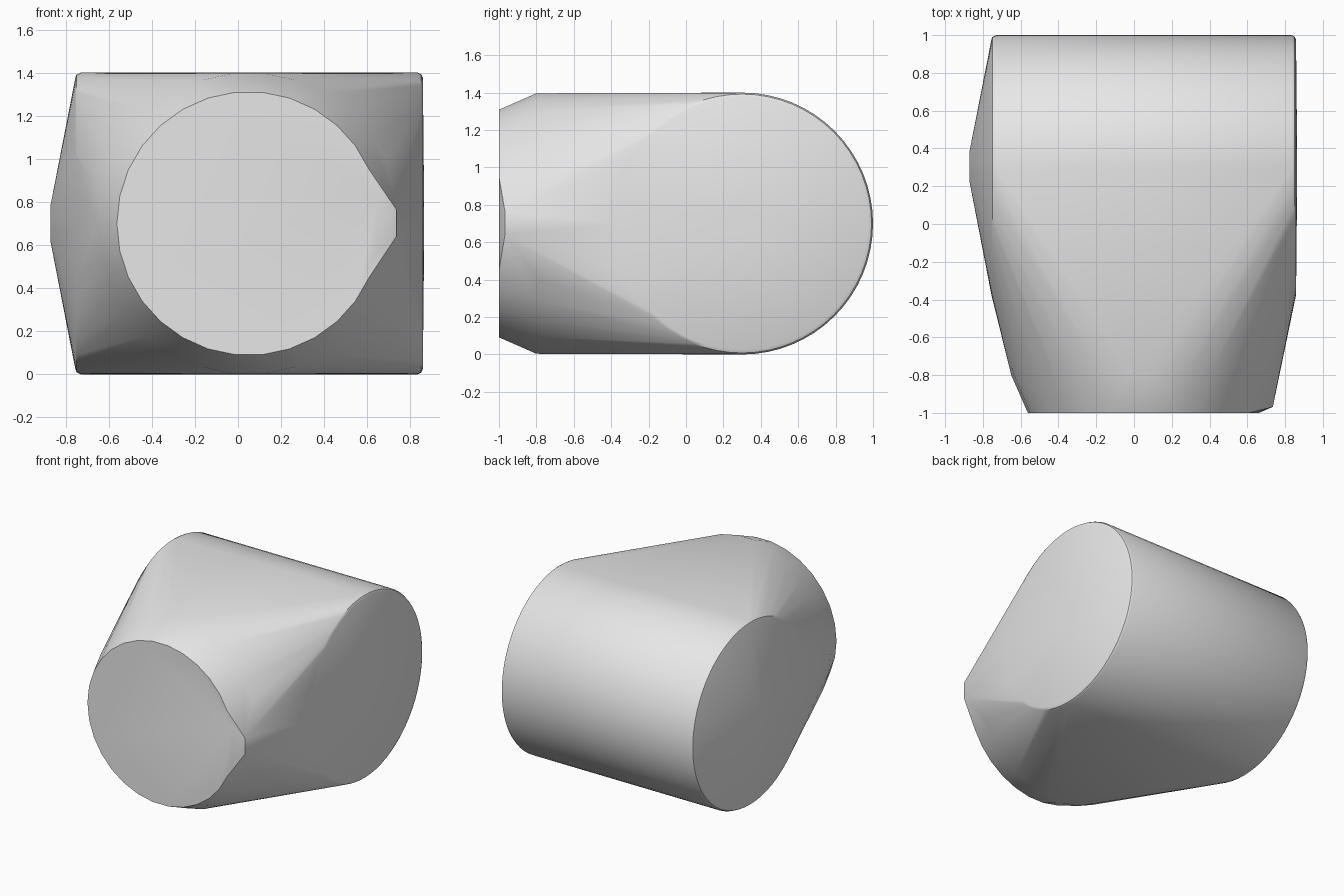
import bpy, bmesh
from math import sin, cos, pi, radians
from mathutils import Vector

cube = bpy.data.objects.get("Cube")
if cube:
    bpy.data.objects.remove(cube, do_unlink=True)

grey = bpy.data.materials.new("plain grey")
grey.use_nodes = True
colour = (0.8, 0.8, 0.8, 1)
grey.diffuse_color = colour
grey.node_tree.nodes["Principled BSDF"].inputs["Base Color"].default_value = colour

bm = bmesh.new()


def ring(centre, radius, axis, sides, phase=0.0):
    """Add a ring of points around the x or y axis."""
    for i in range(sides):
        a = 2 * pi * i / sides + phase
        u, v = radius * cos(a), radius * sin(a)
        offset = Vector((0, u, v)) if axis == "x" else Vector((u, 0, v))
        bm.verts.new(Vector(centre) + offset)


# Sideways drum with rounded rims: x position, radius
for x, r in [(-0.755, 0.675), (-0.75, 0.69), (-0.73, 0.7),
             (0.835, 0.7), (0.85, 0.692), (0.858, 0.675)]:
    ring((x, 0.3, 0.7), r, "x", 64)

# Small hubs on the drum ends
ring((-0.87, 0.305, 0.7), 0.092, "x", 8, pi / 8)
ring((0.864, 0.3, 0.7), 0.08, "x", 8, pi / 8)

# Chamfered front barrel
ring((0.05, -0.8, 0.7), 0.7, "y", 30)
ring((0.05, -1.0, 0.7), 0.612, "y", 30)

# Small side lug beside the front face
for z in (0.64, 0.765):
    bm.verts.new((0.735, -0.968, z))

# Wrap everything in one convex skin
hull = bmesh.ops.convex_hull(bm, input=bm.verts)
spare = {g for g in hull["geom_interior"] + hull["geom_unused"]
         if isinstance(g, bmesh.types.BMVert)}
bmesh.ops.delete(bm, geom=list(spare), context="VERTS")
bmesh.ops.dissolve_limit(bm, angle_limit=radians(0.3), verts=bm.verts, edges=bm.edges)
bmesh.ops.recalc_face_normals(bm, faces=bm.faces)

mesh = bpy.data.meshes.new("housing_shell")
bm.to_mesh(mesh)
bm.free()
mesh.materials.append(grey)
housing = bpy.data.objects.new("housing_shell", mesh)
bpy.context.collection.objects.link(housing)

bpy.ops.object.select_all(action="DESELECT")
housing.select_set(True)
bpy.context.view_layer.objects.active = housing
bpy.ops.object.shade_smooth_by_angle(angle=radians(30))
